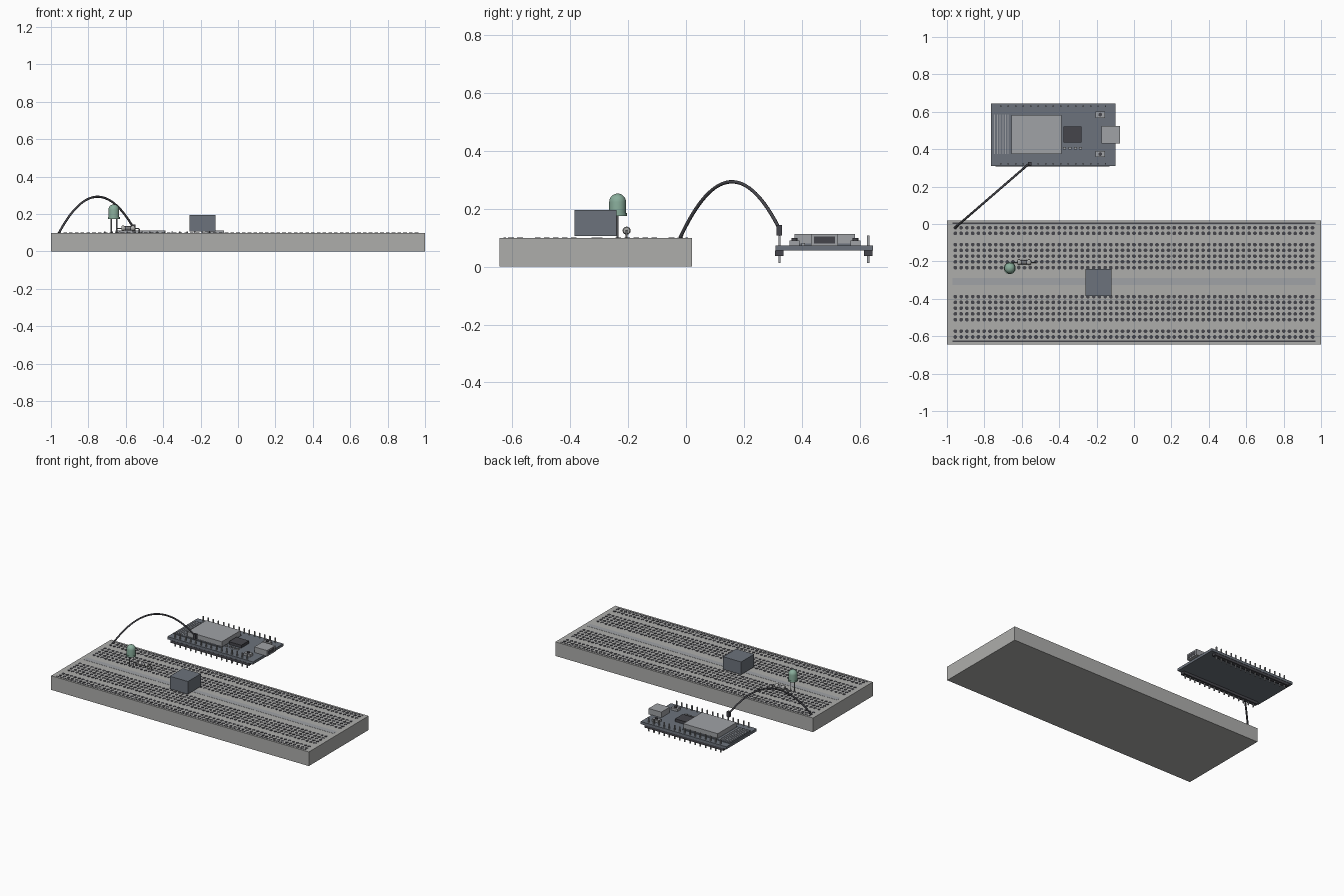
import bpy, bmesh, math
from mathutils import Matrix, Vector

if "Cube" in bpy.data.objects:
    bpy.data.objects.remove(bpy.data.objects["Cube"])


def material(name, rgb):
    m = bpy.data.materials.new(name)
    m.diffuse_color = (*rgb, 1)
    m.use_nodes = True
    m.node_tree.nodes["Principled BSDF"].inputs["Base Color"].default_value = m.diffuse_color
    return m


DARK = material("dark_plastic", (0.06, 0.06, 0.07))
BOARD = material("circuit_green_grey", (0.15, 0.17, 0.20))
LIGHT = material("light_plastic", (0.42, 0.42, 0.41))
METAL = material("metal", (0.35, 0.36, 0.38))
GLOW = material("led_lens", (0.25, 0.42, 0.33))


def finish(name, bm, mat=None, smooth=False):
    me = bpy.data.meshes.new(name)
    bm.to_mesh(me)
    bm.free()
    ob = bpy.data.objects.new(name, me)
    bpy.context.collection.objects.link(ob)
    if mat:
        me.materials.append(mat)
    if smooth:
        bpy.ops.object.select_all(action='DESELECT')
        ob.select_set(True)
        bpy.context.view_layer.objects.active = ob
        bpy.ops.object.shade_smooth_by_angle(angle=math.radians(40))
    return ob


def add_box(bm, x0, x1, y0, y1, z0, z1):
    m = Matrix.Translation(((x0 + x1) / 2, (y0 + y1) / 2, (z0 + z1) / 2))
    m = m @ Matrix.Diagonal((x1 - x0, y1 - y0, z1 - z0, 1))
    bmesh.ops.create_cube(bm, size=1, matrix=m)


def boxes(name, dims, mat=None):
    bm = bmesh.new()
    for d in dims:
        add_box(bm, *d)
    return finish(name, bm, mat)


def centred(x, y, w, d, z0, z1):
    return (x - w / 2, x + w / 2, y - d / 2, y + d / 2, z0, z1)


def add_cyl(bm, x, y, z0, z1, r, n=8, rot=0):
    m = Matrix.Translation((x, y, (z0 + z1) / 2)) @ Matrix.Rotation(rot, 4, 'Z')
    bmesh.ops.create_cone(bm, cap_ends=True, segments=n, radius1=r, radius2=r,
                          depth=z1 - z0, matrix=m)


def tube(name, points, r, mat, cyclic=False):
    cu = bpy.data.curves.new(name, 'CURVE')
    cu.dimensions = '3D'
    cu.bevel_depth = r
    cu.bevel_resolution = 2
    cu.use_fill_caps = True
    sp = cu.splines.new('POLY')
    sp.points.add(len(points) - 1)
    for p, co in zip(sp.points, points):
        p.co = (*co, 1)
    ob = bpy.data.objects.new(name, cu)
    bpy.context.collection.objects.link(ob)
    cu.materials.append(mat)
    return ob


def lathe(name, profile, matrix, mat, n=24):
    # profile: (radius, height) spun around the local z axis
    bm = bmesh.new()
    vs = [bm.verts.new((r, 0, z)) for r, z in profile]
    es = [bm.edges.new(p) for p in zip(vs, vs[1:])]
    bmesh.ops.spin(bm, geom=vs + es, cent=(0, 0, 0), axis=(0, 0, 1),
                   angle=math.tau, steps=n)
    bmesh.ops.remove_doubles(bm, verts=bm.verts, dist=1e-5)
    bmesh.ops.recalc_face_normals(bm, faces=bm.faces)
    bm.transform(matrix)
    return finish(name, bm, mat, True)


# breadboard slab, centre channel and rail stripes
boxes("breadboard", [(-1, 1, -0.643, 0.02, 0, 0.099)], LIGHT)
boxes("centre_channel", [(-0.97, 0.97, -0.326, -0.289, 0.09, 0.1)], METAL)
boxes("rail_stripes", [(-0.97, 0.97, y - 0.004, y + 0.004, 0.09, 0.1)
                       for y in (0.003, -0.626)], DARK)

# contact holes
rows = [-0.02, -0.05] + [-0.11 - 0.0308 * i for i in range(5)]
rows += [-0.388 - 0.0308 * i for i in range(5)] + [-0.573, -0.604]
bm = bmesh.new()
for y in rows:
    for i in range(63):
        add_cyl(bm, -0.955 + 0.0308 * i, y, 0.09, 0.101, 0.0105, 8, math.pi / 8)
finish("contact_holes", bm, DARK)

# square component block
boxes("component_block", [(-0.26, -0.12, -0.385, -0.24, 0.106, 0.195)], BOARD)

# LED: flange, barrel and dome, plus two legs
dome = [(0.029 * math.cos(a), 0.223 + 0.029 * math.sin(a))
        for a in [math.pi / 2 * k / 8 for k in range(8)]]
lathe("led_lens", [(0, 0.175), (0.032, 0.175), (0.032, 0.185), (0.029, 0.185)]
      + dome + [(0, 0.252)], Matrix.Translation((-0.664, -0.236, 0)), GLOW)
bm = bmesh.new()
for x in (-0.678, -0.648):
    add_cyl(bm, x, -0.236, 0.09, 0.177, 0.003)
finish("led_legs", bm, METAL)

# resistor body, bands and bent lead
along_x = Matrix.Translation((-0.588, -0.205, 0.124)) @ Matrix.Rotation(math.pi / 2, 4, 'Y')
lathe("resistor_body", [(0, -0.036), (0.011, -0.036), (0.014, -0.032), (0.014, -0.022),
                        (0.011, -0.018), (0.011, 0.018), (0.014, 0.022), (0.014, 0.032),
                        (0.011, 0.036), (0, 0.036)], along_x, LIGHT, 16)
for i, h in enumerate((-0.012, 0, 0.012)):
    lathe(f"resistor_band_{i + 1}", [(0, h - 0.003), (0.0118, h - 0.003),
                                     (0.0118, h + 0.003), (0, h + 0.003)], along_x, DARK, 16)
tube("resistor_lead", [(-0.648, -0.205, 0.09), (-0.648, -0.205, 0.119), (-0.643, -0.205, 0.124),
                       (-0.533, -0.205, 0.124), (-0.528, -0.205, 0.119),
                       (-0.528, -0.205, 0.09)], 0.003, METAL)

# arched jumper wire with end connector
a, b = Vector((-0.957, -0.02, 0.1)), Vector((-0.558, 0.325, 0.125))
arc = []
for i in range(33):
    t = i / 32
    arc.append(a.lerp(b, t) + Vector((0, 0, 0.18 * 4 * t * (1 - t))))
tube("jumper_wire", arc, 0.006, DARK)
boxes("jumper_connector", [centred(-0.558, 0.322, 0.02, 0.02, 0.107, 0.143)], DARK)

# controller board
PY = (0.322, 0.629)
boxes("controller_board", [(-0.765, -0.1, 0.309, 0.645, 0.055, 0.073)], BOARD)
boxes("pin_headers", [(-0.74, -0.13, y - 0.014, y + 0.014, 0.037, 0.055) for y in PY], DARK)
boxes("header_pins", [centred(-0.712 + 0.04 * i, y, 0.007, 0.007, 0.013, 0.108)
                      for y in PY for i in range(15)], METAL)

# radio module: base, shield and antenna traces
boxes("module_base", [(-0.757, -0.388, 0.365, 0.595, 0.073, 0.079)], BOARD)
boxes("module_shield", [(-0.655, -0.388, 0.375, 0.584, 0.079, 0.112)], METAL)
boxes("antenna_traces", [centred(-0.745 + 0.0145 * i, 0.48, 0.005, 0.21, 0.077, 0.081)
                         for i in range(6)], METAL)

# small chip and row of passives
boxes("interface_chip", [(-0.377, -0.28, 0.436, 0.521, 0.073, 0.093)], DARK)
boxes("passives", [centred(-0.372 + 0.029 * i, 0.405, 0.016, 0.012, 0.073, 0.082)
                   for i in range(4)], METAL)

# USB socket with dark opening
boxes("usb_socket", [(-0.175, -0.076, 0.431, 0.524, 0.071, 0.112)], METAL)
boxes("usb_opening", [(-0.085, -0.075, 0.441, 0.514, 0.079, 0.104)], DARK)

# two push buttons
boxes("button_bases", [centred(-0.181, y, 0.05, 0.034, 0.073, 0.09) for y in (0.374, 0.585)], METAL)
bm = bmesh.new()
for y in (0.374, 0.585):
    add_cyl(bm, -0.181, y, 0.088, 0.098, 0.01, 16)
finish("button_caps", bm, DARK, True)
